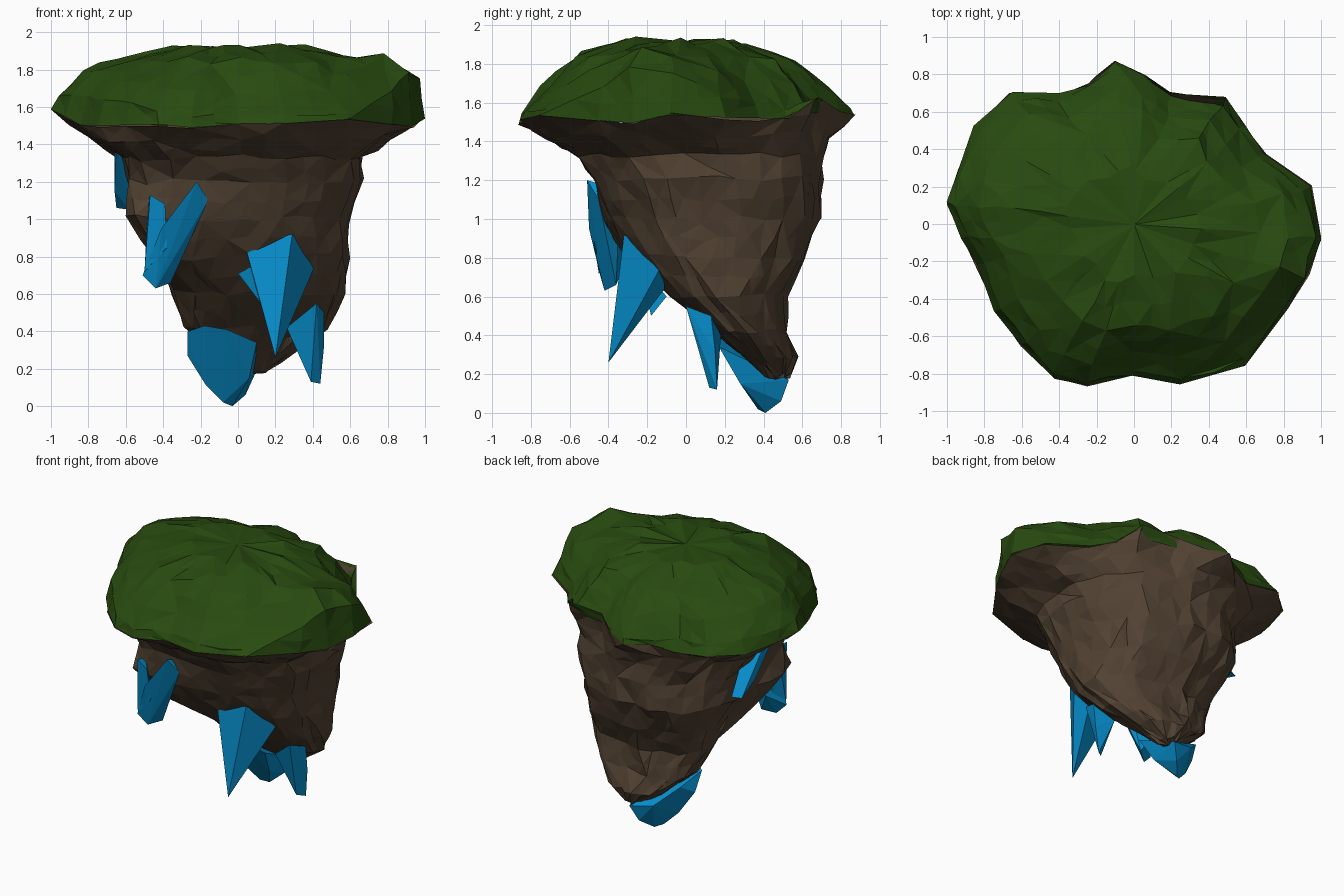
import bpy, bmesh, math, random
from mathutils import Vector

if "Cube" in bpy.data.objects:
    bpy.data.objects.remove(bpy.data.objects["Cube"])

random.seed(7)


def material(name, rgb):
    m = bpy.data.materials.new(name)
    m.diffuse_color = (*rgb, 1)
    m.use_nodes = True
    m.node_tree.nodes["Principled BSDF"].inputs["Base Color"].default_value = m.diffuse_color
    return m


GRASS = material("grass_green", (0.021, 0.069, 0.005))
ROCK = material("rock_brown", (0.083, 0.054, 0.032))
CRYSTAL = material("crystal_blue", (0.002, 0.27, 0.6))


def finish(bm, name, mat):
    me = bpy.data.meshes.new(name)
    bm.to_mesh(me)
    bm.free()
    me.materials.append(mat)
    ob = bpy.data.objects.new(name, me)
    bpy.context.collection.objects.link(ob)
    return ob


def jitter(p, a):
    return Vector(p) + Vector([random.uniform(-a, a) for _ in range(3)])


def skin(name, rings, mat, tip, tip_on_top):
    """Triangulated faceted skin through rings (low to high), closed by a tip."""
    bm = bmesh.new()
    rows = [[bm.verts.new(p) for p in r] for r in rings]
    n = len(rows[0])
    for k, (a, b) in enumerate(zip(rows, rows[1:])):
        for i in range(n):
            j = (i + 1) % n
            if (i + k) % 2:
                bm.faces.new((a[i], a[j], b[j]))
                bm.faces.new((a[i], b[j], b[i]))
            else:
                bm.faces.new((a[i], a[j], b[i]))
                bm.faces.new((a[j], b[j], b[i]))
    t = bm.verts.new(tip)
    for i in range(n):
        j = (i + 1) % n
        bm.faces.new((rows[-1][i], rows[-1][j], t) if tip_on_top
                     else (rows[0][j], rows[0][i], t))
    # break the longer edges into smaller, uneven facets
    old = set(bm.verts)
    long_edges = [e for e in bm.edges if e.calc_length() > 0.17
                  and not e.is_boundary and t not in e.verts]
    bmesh.ops.subdivide_edges(bm, edges=long_edges, cuts=1)
    bmesh.ops.triangulate(bm, faces=bm.faces[:])
    for v in bm.verts:
        if v not in old:
            v.co = jitter(v.co, 0.01)
    return finish(bm, name, mat)


# Shared rim where grass meets rock, counter-clockwise
rim = [Vector(p) for p in (
    (0.95, 0.2, 1.52), (0.7, 0.37, 1.51), (0.6, 0.52, 1.52), (0.49, 0.67, 1.62),
    (0.2, 0.7, 1.62), (0.06, 0.8, 1.55), (-0.1, 0.88, 1.53), (-0.24, 0.75, 1.52),
    (-0.4, 0.7, 1.5), (-0.66, 0.7, 1.52), (-0.85, 0.53, 1.54), (-0.95, 0.28, 1.56),
    (-1.0, 0.11, 1.58), (-0.92, -0.07, 1.54), (-0.84, -0.22, 1.51), (-0.74, -0.47, 1.5),
    (-0.6, -0.65, 1.5), (-0.43, -0.82, 1.5), (-0.24, -0.87, 1.49), (0.0, -0.81, 1.5),
    (0.25, -0.85, 1.51), (0.6, -0.75, 1.54), (0.83, -0.45, 1.51), (0.93, -0.28, 1.5),
    (1.0, -0.08, 1.54))]

# Grass cap: shrinking copies of the rim rising to a lumpy plateau
grass_rings = [rim]
for s, h in ((0.965, 1.615), (0.84, 1.735), (0.66, 1.85), (0.36, 1.92)):
    ring = []
    outer = 1 if s > 0.7 else 0
    for p in rim:
        z = h - 0.11 * max(0, p.y * s - 0.2)
        # raised shoulder on the right, towards the front
        shoulder = max(0, 1 - abs(p.y + 0.25) / 0.5)
        z += outer * (0.18 * max(0, p.x) * shoulder + 0.05 * max(0, -p.x))
        z -= outer * 0.12 * max(0, -p.y * s - 0.3)
        ring.append(jitter((p.x * s, p.y * s, min(z, 1.925)), 0.018))
    grass_rings.append(ring)
skin("grass_cap", grass_rings, GRASS, (0, 0, 1.92), True)

# Rock body: z, x range, y range for each level
levels = [
    (0.19, 0.03, 0.16, 0.40, 0.53),
    (0.29, -0.13, 0.30, 0.28, 0.57),
    (0.42, -0.30, 0.47, 0.15, 0.52),
    (0.60, -0.35, 0.56, -0.08, 0.51),
    (0.80, -0.43, 0.59, -0.27, 0.61),
    (1.00, -0.54, 0.60, -0.40, 0.70),
    (1.20, -0.56, 0.68, -0.46, 0.70),
    (1.33, -0.63, 0.67, -0.57, 0.71),
    (1.43, -0.79, 0.82, -0.73, 0.73),
]


def bent(v, power):
    return math.copysign(abs(v) ** power, v)


rock_rings = []
for z, x0, x1, y0, y1 in levels:
    ring = []
    for p in rim:
        a = math.atan2(p.y, p.x)
        # the back right is round, the other corners are squarer
        power = 1.0 if p.x > 0 and p.y > 0 else 0.82
        x = (x0 + x1) / 2 + (x1 - x0) / 2 * bent(math.cos(a), power)
        y = (y0 + y1) / 2 + (y1 - y0) / 2 * bent(math.sin(a), power)
        # overhanging lobe on the front left, behind the upper crystals
        d = (a + math.radians(135)) / 0.42
        e = (z - 0.92) / (0.42 if z > 0.92 else 0.2)
        b = 0.16 * math.exp(-d * d - e * e)
        q = jitter((x - b, y - b, z), 0.018 if z > 0.3 else 0.01)
        # keep the rock inside the rim
        r, limit = math.hypot(q.x, q.y), 0.95 * math.hypot(p.x, p.y)
        if z > 0.9 and r > limit:
            q.x, q.y = q.x * limit / r, q.y * limit / r
        ring.append(q)
    rock_rings.append(ring)
skin("rock_body", rock_rings + [rim], ROCK, (0.08, 0.46, 0.17), False)


# Crystals: convex hulls of a few corner points
def crystal(name, pts):
    bm = bmesh.new()
    for p in pts:
        bm.verts.new(p)
    res = bmesh.ops.convex_hull(bm, input=bm.verts[:])
    junk = {v for v in res["geom_interior"] + res["geom_unused"]
            if isinstance(v, bmesh.types.BMVert)}
    bmesh.ops.delete(bm, geom=list(junk), context="VERTS")
    bmesh.ops.recalc_face_normals(bm, faces=bm.faces[:])
    finish(bm, name, CRYSTAL)


crystal("front_left_crystal_long", [
    (-0.22, -0.51, 1.2), (-0.16, -0.45, 1.1), (-0.2, -0.34, 1.15), (-0.41, -0.5, 0.95),
    (-0.51, -0.44, 0.7), (-0.44, -0.42, 0.63), (-0.36, -0.36, 0.66), (-0.44, -0.3, 0.8)])
crystal("front_left_crystal_short", [
    (-0.47, -0.5, 1.13), (-0.39, -0.5, 1.08), (-0.48, -0.38, 1.1), (-0.5, -0.45, 0.72),
    (-0.38, -0.47, 0.85), (-0.44, -0.35, 0.75)])
crystal("front_centre_crystal", [
    (0.04, -0.3, 0.85), (0.29, -0.32, 0.92), (0.42, -0.12, 0.77), (0.3, -0.11, 0.64),
    (0.09, -0.16, 0.65), (0.16, -0.33, 0.7), (0.2, -0.4, 0.26)])
crystal("front_centre_shard", [
    (0.0, -0.21, 0.71), (0.12, -0.24, 0.77), (0.12, -0.1, 0.6), (0.16, -0.18, 0.5)])
crystal("low_right_crystal", [
    (0.26, 0.06, 0.42), (0.42, 0.0, 0.55), (0.46, 0.13, 0.5), (0.32, 0.18, 0.4),
    (0.39, 0.12, 0.13), (0.44, 0.16, 0.12), (0.46, 0.15, 0.32)])
crystal("bottom_crystal", [
    (-0.27, 0.2, 0.4), (-0.18, 0.14, 0.43), (-0.06, 0.13, 0.41), (0.1, 0.17, 0.34),
    (-0.27, 0.28, 0.27), (0.06, 0.28, 0.15), (-0.17, 0.33, 0.11), (-0.08, 0.37, 0.02),
    (-0.03, 0.41, 0.0), (0.04, 0.49, 0.06), (0.09, 0.53, 0.17), (-0.08, 0.5, 0.2),
    (-0.22, 0.38, 0.33)])
crystal("left_crystal", [
    (-0.65, -0.12, 1.4), (-0.56, -0.14, 1.42), (-0.66, 0.02, 1.38), (-0.66, 0.14, 1.15),
    (-0.65, 0.28, 1.06), (-0.58, 0.3, 1.06), (-0.58, 0.18, 1.05), (-0.54, 0.1, 1.3)])
